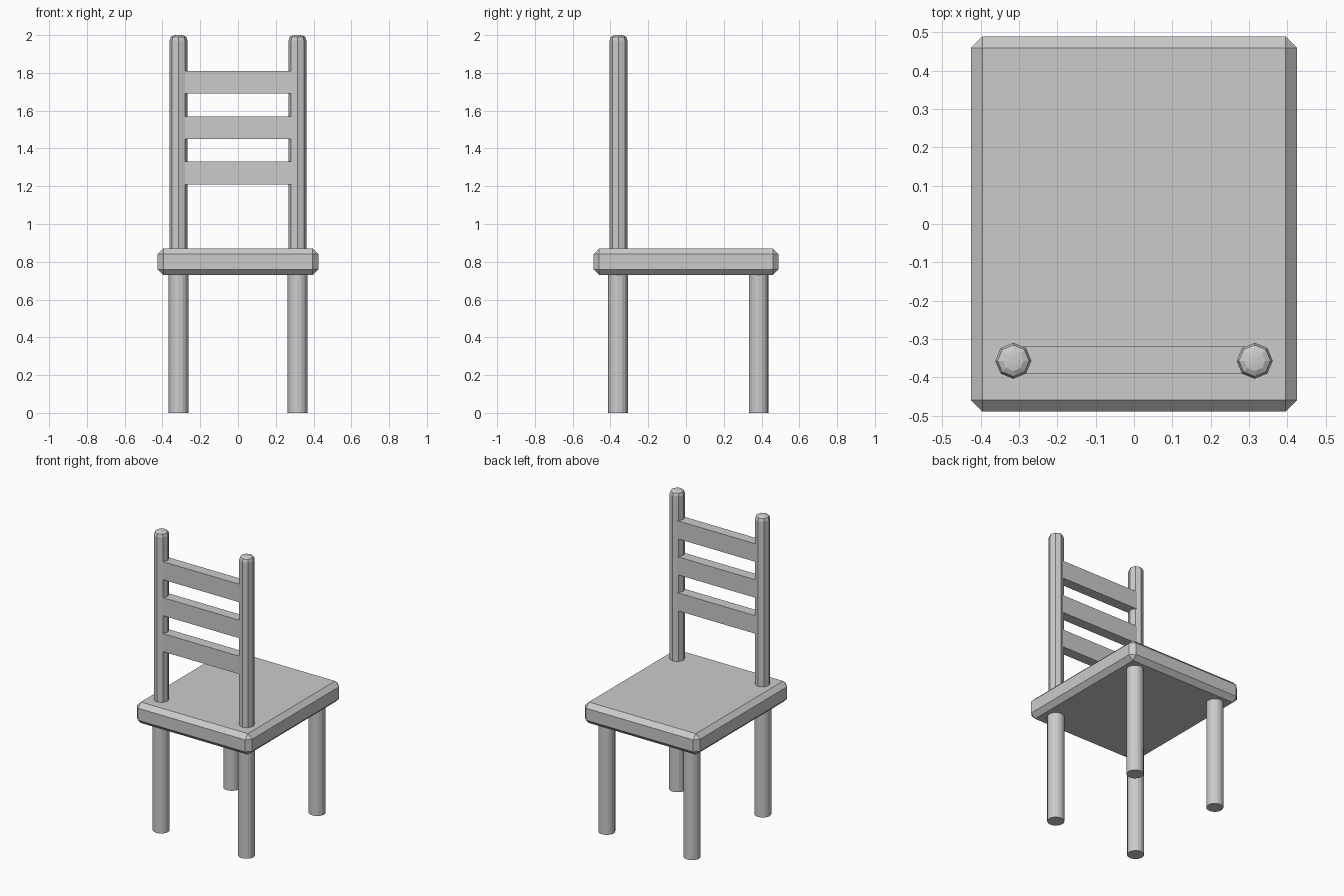
import bpy, bmesh
from math import cos, sin, pi

if "Cube" in bpy.data.objects:
    bpy.data.objects.remove(bpy.data.objects["Cube"])


def finish(bm, name):
    bmesh.ops.recalc_face_normals(bm, faces=bm.faces)
    me = bpy.data.meshes.new(name)
    bm.to_mesh(me)
    bm.free()
    ob = bpy.data.objects.new(name, me)
    bpy.context.collection.objects.link(ob)
    return ob


def box(name, lo, hi, chamfer=0):
    bm = bmesh.new()
    bmesh.ops.create_cube(bm, size=1)
    for v in bm.verts:
        v.co = [(a + b) / 2 + c * (b - a) for a, b, c in zip(lo, hi, v.co)]
    if chamfer:
        bmesh.ops.bevel(bm, geom=bm.edges[:], offset=chamfer, segments=1, affect='EDGES')
    return finish(bm, name)


def turned(name, x, y, sides, profile):
    """Stack rings of (radius, z) and cap both ends."""
    bm = bmesh.new()
    rings = [[bm.verts.new((x + r * cos(2 * pi * i / sides), y + r * sin(2 * pi * i / sides), z))
              for i in range(sides)] for r, z in profile]
    for a, b in zip(rings, rings[1:]):
        for i in range(sides):
            j = (i + 1) % sides
            bm.faces.new((a[i], a[j], b[j], b[i]))
    bm.faces.new(rings[0])
    bm.faces.new(rings[-1])
    return finish(bm, name)


# Seat slab with chamfered edges
box("seat", (-0.425, -0.49, 0.73), (0.425, 0.49, 0.87), 0.03)

# Legs and back posts, left and right
for side, x in (("left", -0.315), ("right", 0.315)):
    for place, y in (("back", -0.36), ("front", 0.385)):
        turned(f"{place}_leg_{side}", x, y, 16, [(0.052, 0), (0.052, 0.75)])
    turned(f"back_post_{side}", x, -0.357, 8,
           [(0.047, 0.85), (0.047, 1.972), (0.041, 1.99), (0.027, 1.998), (0.012, 2.0)])

# Backrest slats
for i in range(3):
    z = 1.21 + 0.24 * i
    box(f"back_slat_{i + 1}", (-0.30, -0.39, z), (0.30, -0.32, z + 0.12))
